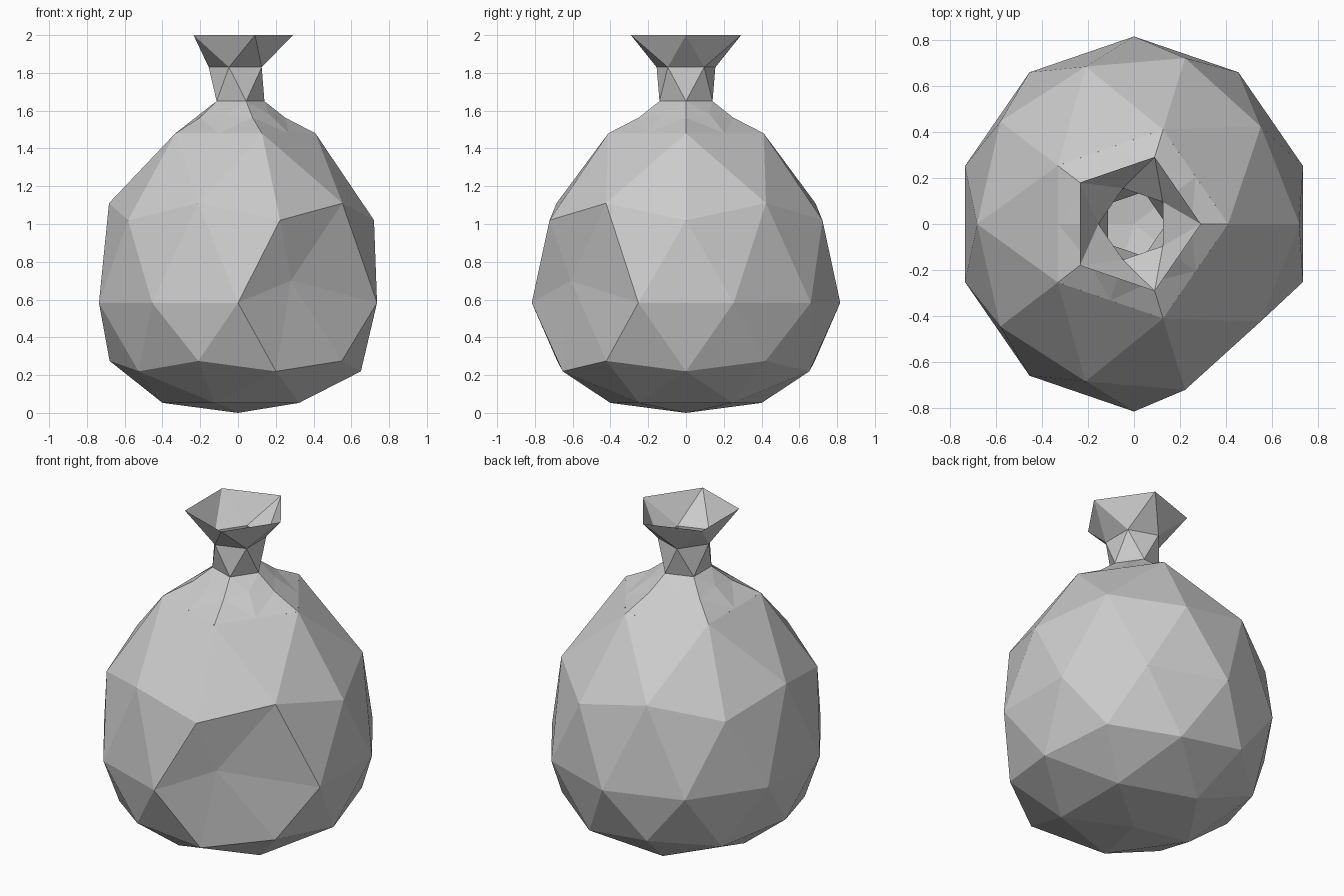
import bpy, bmesh
from math import cos, sin, pi

if "Cube" in bpy.data.objects:
    bpy.data.objects.remove(bpy.data.objects["Cube"])

YS = 1.055  # the bag is slightly deeper than wide

# unit-sphere height -> (bag height, width scale)
LEVELS = [(-1, 0.0, 0.76), (-0.85, 0.053, 0.76), (-0.526, 0.22, 0.765),
          (-0.447, 0.275, 0.76), (0, 0.583, 0.774), (0.447, 1.02, 0.805),
          (0.526, 1.11, 0.803), (0.85, 1.48, 0.78), (1, 1.62, 0.78)]


def finish(bm, name):
    bmesh.ops.recalc_face_normals(bm, faces=bm.faces[:])
    mesh = bpy.data.meshes.new(name)
    bm.to_mesh(mesh)
    bm.free()
    obj = bpy.data.objects.new(name, mesh)
    bpy.context.collection.objects.link(obj)
    return obj


# Bag body: low-poly icosphere reshaped level by level, open at the top
bm = bmesh.new()
bmesh.ops.create_icosphere(bm, subdivisions=2, radius=1)
bmesh.ops.delete(bm, geom=[v for v in bm.verts if v.co.z > 0.95], context='VERTS')
for v in bm.verts:
    x, y, z = v.co
    _, height, scale = min(LEVELS, key=lambda l: abs(l[0] - z))
    if abs(z) < 0.1 and abs(x - 0.588) < 0.05 and y < -0.7:
        v.co = (0.28, -0.61, 0.70)  # flattened spot at the front right
    else:
        v.co = (x * scale, y * scale * YS, height)
finish(bm, "bag_body")

# Gathered shoulder, neck and flared mouth: twisted five-sided rings
bm = bmesh.new()


def ring(r, z, turned):
    a0 = pi / 5 if turned else 0
    return [bm.verts.new((r * cos(a0 + i * 2 * pi / 5), r * YS * sin(a0 + i * 2 * pi / 5), z))
            for i in range(5)]


def band(straight, turned):
    # triangles zigzagging between a straight ring and a half-turned one
    for i in range(5):
        j = (i + 1) % 5
        bm.faces.new((straight[i], straight[j], turned[i]))
        bm.faces.new((turned[i], turned[j], straight[j]))


base = ring(0.41, 1.48, False)
edge_mid = ring(0.41 * cos(pi / 5), 1.48, True)
shoulder = ring(0.25, 1.563, False)
collar = ring(0.2, 1.583, True)
waist = ring(0.14, 1.65, False)
throat = ring(0.155, 1.83, True)
mouth = ring(0.291, 2.0, False)
for i in range(5):
    j = (i + 1) % 5
    bm.faces.new((base[i], edge_mid[i], shoulder[i]))
    bm.faces.new((edge_mid[i], base[j], shoulder[j]))
    bm.faces.new((edge_mid[i], shoulder[j], collar[i]))
    bm.faces.new((edge_mid[i], collar[i], shoulder[i]))
    # collar down to the waist
    bm.faces.new((collar[i], waist[j], waist[i]))
    bm.faces.new((collar[i], shoulder[j], waist[j]))
    bm.faces.new((shoulder[j], collar[j], waist[j]))
band(waist, throat)
band(mouth, throat)
finish(bm, "bag_neck")
